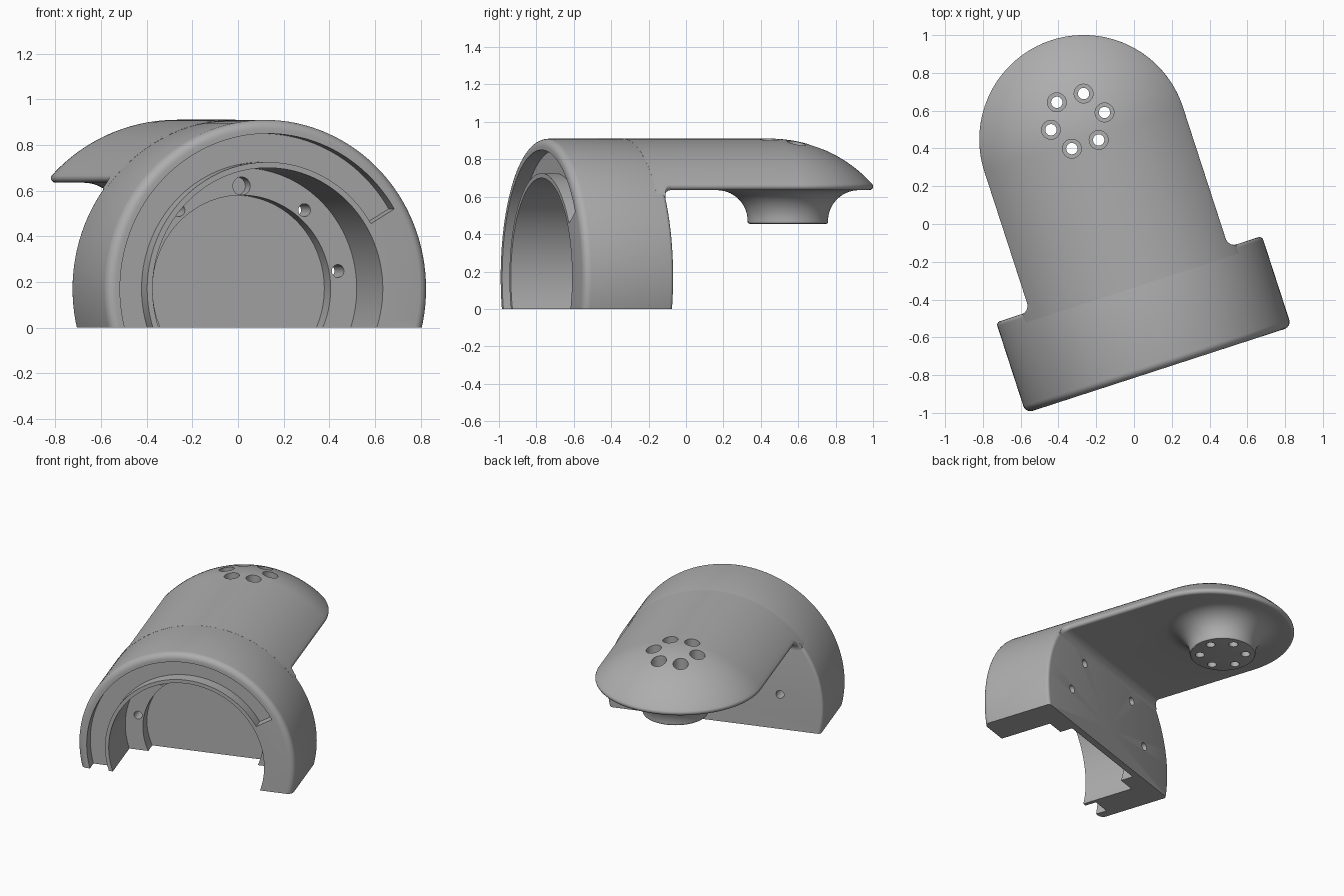
import bpy, bmesh
from math import sin, cos, pi, radians, sqrt, atan2

if "Cube" in bpy.data.objects:
    bpy.data.objects.remove(bpy.data.objects["Cube"])

TURN = radians(18)             # whole model is turned about the vertical
CX, CZ, R = -0.115, 0.17, 0.74  # axis and radius of the outer shell
FRONT, BACK = -0.775, -0.27
DOME_Y, BOSS_Y = 0.508, 0.61
UNDER = 0.635                  # underside of the arm

grey = bpy.data.materials.new("plain_grey")
grey.use_nodes = True
grey.diffuse_color = (0.42, 0.42, 0.42, 1)
grey.node_tree.nodes["Principled BSDF"].inputs["Base Color"].default_value = (0.42, 0.42, 0.42, 1)


def skin(name, rings, loop=False, closed=False):
    """Join rings of points into a solid; loop closes the path, closed the section."""
    bm = bmesh.new()
    grid = [[bm.verts.new(p) for p in ring] for ring in rings]
    n = len(grid[0])
    for i in range(len(grid) if loop else len(grid) - 1):
        a, b = grid[i], grid[(i + 1) % len(grid)]
        for j in range(n if closed else n - 1):
            k = (j + 1) % n
            bm.faces.new((a[j], a[k], b[k], b[j]))
    bmesh.ops.remove_doubles(bm, verts=bm.verts, dist=1e-5)
    bmesh.ops.holes_fill(bm, edges=[e for e in bm.edges if e.is_boundary], sides=0)
    bmesh.ops.recalc_face_normals(bm, faces=bm.faces)
    mesh = bpy.data.meshes.new(name)
    bm.to_mesh(mesh)
    bm.free()
    mesh.materials.append(grey)
    ob = bpy.data.objects.new(name, mesh)
    bpy.context.collection.objects.link(ob)
    return ob


def lathe(name, profile, centre, axis, steps=32, start=0, end=None):
    """Revolve (radius, height) points about a Y or Z axis, fully or in part."""
    full = end is None
    span = 2 * pi if full else end - start
    rings = []
    for i in range(steps if full else steps + 1):
        a = start + span * i / steps
        c, s = cos(a), sin(a)
        if axis == "Z":
            rings.append([(centre[0] + r * c, centre[1] + r * s, h) for r, h in profile])
        else:
            rings.append([(centre[0] + r * c, h, centre[1] + r * s) for r, h in profile])
    return skin(name, rings, loop=full, closed=not full)


def arc(cx, cy, r, a0, a1, n):
    return [(cx + r * cos(radians(a0 + (a1 - a0) * i / n)),
             cy + r * sin(radians(a0 + (a1 - a0) * i / n))) for i in range(n + 1)]


def rod(name, radius, low, high, centre, axis):
    return lathe(name, [(0, low), (radius, low), (radius, high), (0, high)], centre, axis)


def combine(ob, other, operation):
    bpy.context.view_layer.objects.active = ob
    mod = ob.modifiers.new("cut", "BOOLEAN")
    mod.operation, mod.solver, mod.object = operation, "EXACT", other
    bpy.ops.object.modifier_apply(modifier=mod.name)
    bpy.data.objects.remove(other)


# Housing: round shell with a stepped cavity open at the front
FLOOR, POCKET = FRONT + 0.37, FRONT + 0.46
shell = [(0, BACK)] + arc(R - 0.02, BACK - 0.02, 0.02, 90, 0, 4)
shell += arc(R - 0.04, FRONT + 0.04, 0.04, 0, -90, 6)
shell += [(0.53, FRONT), (0.53, FLOOR), (0.41, FLOOR), (0.41, POCKET), (0, POCKET)]
housing = lathe("housing", shell, (CX, CZ), "Y", 128)

# Curved recess in the front rim, stopping short on one side
groove = [(0.555, FRONT - 0.05), (0.68, FRONT - 0.05), (0.68, FRONT + 0.08), (0.555, FRONT + 0.08)]
combine(housing, lathe("groove_cutter", groove, (CX, CZ), "Y", 64, radians(31), radians(205)),
        "DIFFERENCE")

# Screw holes through the back wall and one blind pit above them
for deg in (10, 50, 130, 170):
    a = radians(deg)
    combine(housing, rod("screw_cutter", 0.028, FLOOR - 0.05, BACK + 0.05,
                         (CX + 0.45 * cos(a), CZ + 0.45 * sin(a)), "Y"), "DIFFERENCE")
combine(housing, rod("pit_cutter", 0.04, FLOOR - 0.05, FLOOR + 0.07, (CX, CZ + 0.45), "Y"),
        "DIFFERENCE")

# Flat cut along the ground
ground = [[(x, y, z) for y, z in ((-2, -1), (2, -1), (2, 0), (-2, 0))] for x in (-2, 2)]
combine(housing, skin("ground_cutter", ground, closed=True), "DIFFERENCE")


# Arm: shell-shaped section with a rounded rim, ending in a dome
def section(under, tip=0.02):
    radius = R + 0.0005
    z = under + tip
    x = sqrt((radius - tip) ** 2 - (z - CZ) ** 2)
    rim = atan2(z - CZ, x) * 180 / pi
    return (arc(0, CZ, radius, 90, rim, 24) + arc(x, z, tip, rim, -90, 8)[1:] + [(0, under)])


FILLET = 0.05
path = [(BACK - 0.05, UNDER - FILLET)]
path += [(BACK + FILLET - dx, UNDER - FILLET + dz)
         for dx, dz in arc(0, 0, FILLET, 0, 90, 8)]
path.append((DOME_Y, UNDER))


def side(sign):
    return [[(CX + sign * w, y, z) for w, z in section(under)] for y, under in path]


dome = [[(CX + w * cos(pi * i / 64), DOME_Y + w * sin(pi * i / 64), z) for w, z in section(UNDER)]
        for i in range(1, 64)]
arm = skin("arm", side(1) + dome + side(-1)[::-1])

# Flared boss below the arm
FOOT, FLARE = 0.455, 0.165
boss = [(0, FOOT)] + arc(0.205, FOOT + 0.01, 0.01, -90, 0, 3)
boss += arc(0.215 + FLARE, UNDER - FLARE, FLARE, 180, 90, 14)
boss += [(0.215 + FLARE, UNDER + 0.03), (0, UNDER + 0.03)]
combine(arm, lathe("boss", boss, (CX, BOSS_Y), "Z", 64), "UNION")

# Ring of six counterbored holes
bore = [(0, 0.4), (0.03, 0.4), (0.03, 0.53), (0.05, 0.53), (0.05, 1), (0, 1)]
for i in range(6):
    a = i * pi / 3
    combine(arm, lathe("bore_cutter", bore,
                       (CX + 0.149 * cos(a), BOSS_Y + 0.149 * sin(a)), "Z"), "DIFFERENCE")

# Smooth shading and final turn
for ob in (housing, arm):
    bpy.ops.object.select_all(action="DESELECT")
    ob.select_set(True)
    bpy.context.view_layer.objects.active = ob
    bpy.ops.object.shade_smooth_by_angle(angle=radians(30))
    ob.rotation_euler.z = TURN
